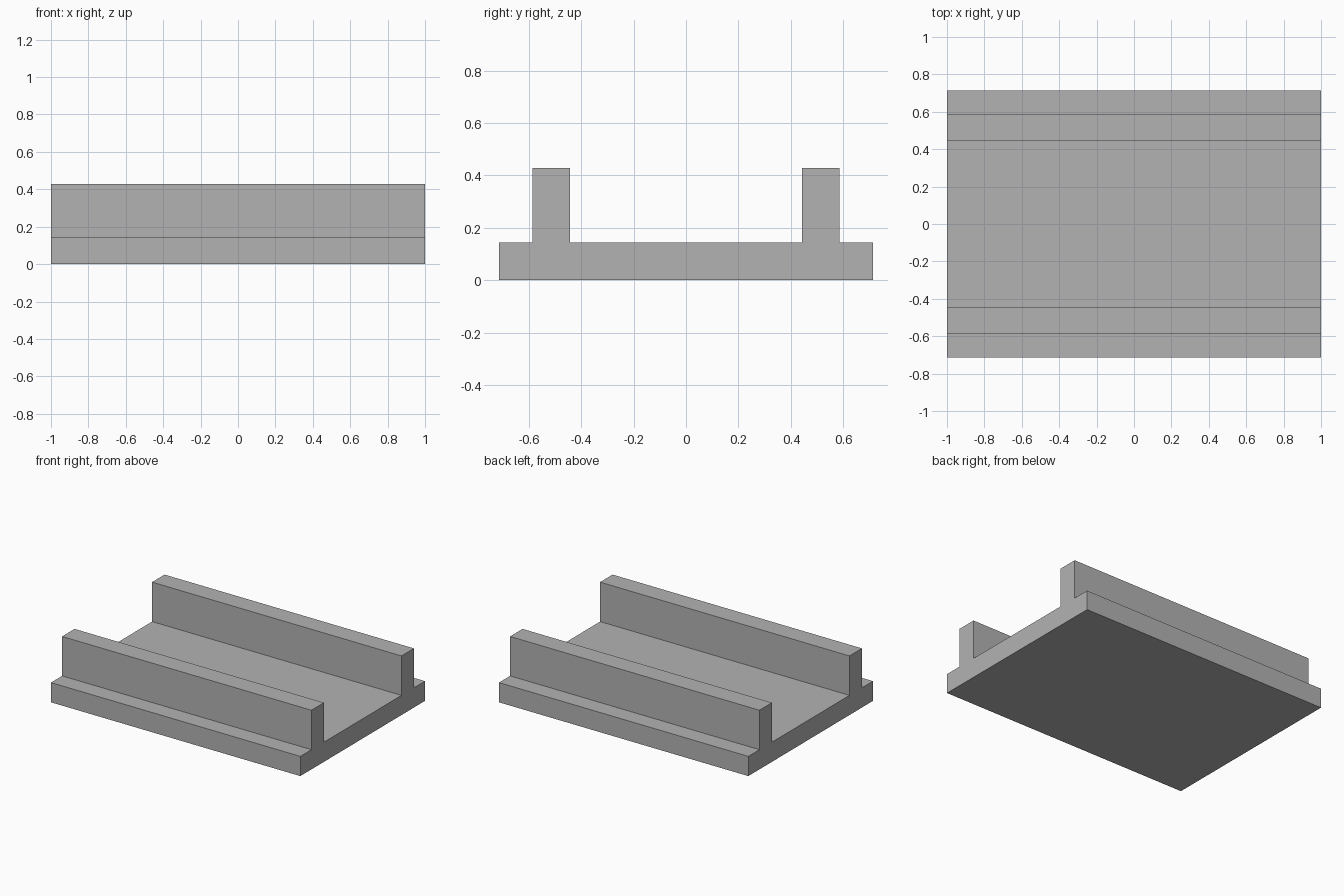
import bpy
import bmesh

cube = bpy.data.objects.get("Cube")
if cube:
    bpy.data.objects.remove(cube, do_unlink=True)

# Plain grey material
grey = bpy.data.materials.new("plain grey")
grey.use_nodes = True
colour = (0.45, 0.45, 0.45, 1)
grey.diffuse_color = colour
grey.node_tree.nodes["Principled BSDF"].inputs["Base Color"].default_value = colour

# Half of the end profile (y, z), from the outer edge to the inside of the rail
LENGTH = 2.0
half = [(0.714, 0), (0.714, 0.143), (0.587, 0.143),
        (0.587, 0.429), (0.444, 0.429), (0.444, 0.143)]
profile = half + [(-y, z) for y, z in reversed(half)]

# Channel: the mirrored profile extruded along x
bm = bmesh.new()
end = bm.faces.new([bm.verts.new((-LENGTH / 2, y, z)) for y, z in profile])
extruded = bmesh.ops.extrude_face_region(bm, geom=[end], use_keep_orig=True)
moved = [v for v in extruded["geom"] if isinstance(v, bmesh.types.BMVert)]
bmesh.ops.translate(bm, verts=moved, vec=(LENGTH, 0, 0))
bmesh.ops.recalc_face_normals(bm, faces=bm.faces)

mesh = bpy.data.meshes.new("railed_base")
bm.to_mesh(mesh)
bm.free()
mesh.materials.append(grey)
bpy.context.collection.objects.link(bpy.data.objects.new("railed_base", mesh))
